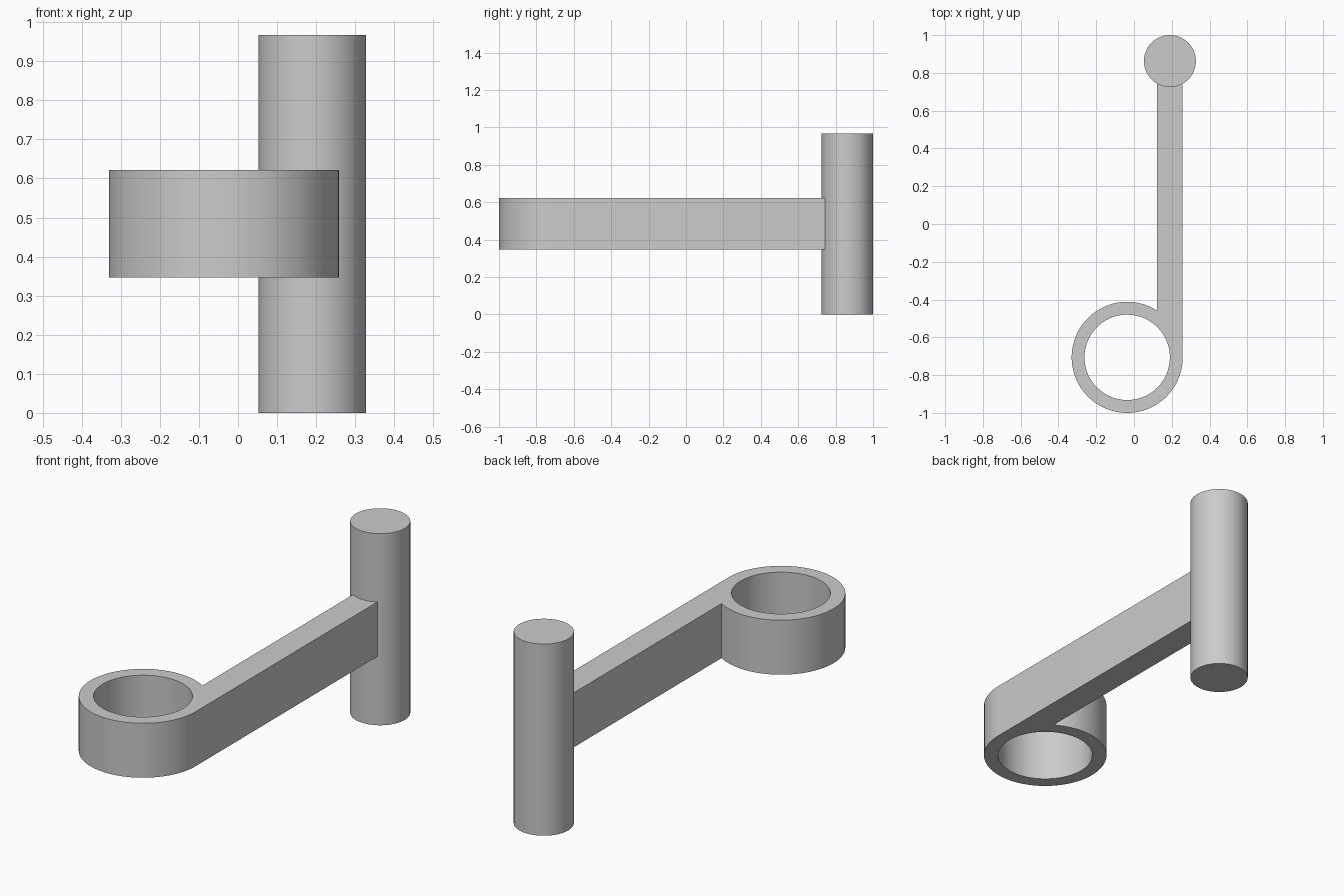
import bpy, bmesh
from math import cos, sin, acos, tau, radians

cube = bpy.data.objects.get("Cube")
if cube:
    bpy.data.objects.remove(cube)

grey = bpy.data.materials.new("plain_grey")
grey.use_nodes = True
colour = (0.6, 0.6, 0.6, 1)
grey.diffuse_color = colour
grey.node_tree.nodes["Principled BSDF"].inputs["Base Color"].default_value = colour

RING = (-0.036, -0.706)
OUTER, INNER = 0.294, 0.226
POST = (0.19, 0.8625)
POST_RADIUS, POST_HEIGHT = 0.1375, 0.967
ARM_WIDTH, ARM_END = 0.137, 0.8
BOTTOM, TOP = 0.347, 0.622
SEGMENTS = 96


def arc(centre, radius, start, end, steps):
    """Points along a circular arc, both ends included."""
    angles = [start + (end - start) * i / steps for i in range(steps + 1)]
    return [(centre[0] + radius * cos(a), centre[1] + radius * sin(a)) for a in angles]


def extruded(name, outlines, low, high):
    """Fill closed outlines (inner ones become holes) and extrude upward."""
    bm = bmesh.new()
    for points in outlines:
        verts = [bm.verts.new((x, y, low)) for x, y in points]
        for a, b in zip(verts, verts[1:] + verts[:1]):
            bm.edges.new((a, b))
    bmesh.ops.triangle_fill(bm, edges=bm.edges[:], use_beauty=True)
    result = bmesh.ops.extrude_face_region(bm, geom=bm.faces[:], use_keep_orig=True)
    moved = [g for g in result["geom"] if isinstance(g, bmesh.types.BMVert)]
    bmesh.ops.translate(bm, verts=moved, vec=(0, 0, high - low))
    bmesh.ops.recalc_face_normals(bm, faces=bm.faces[:])
    bmesh.ops.dissolve_limit(bm, angle_limit=radians(0.5), verts=[],
                             edges=[e for e in bm.edges if len(e.link_faces) == 2
                                    and all(abs(f.normal.z) > 0.9 for f in e.link_faces)])
    mesh = bpy.data.meshes.new(name)
    bm.to_mesh(mesh)
    bm.free()
    mesh.materials.append(grey)
    obj = bpy.data.objects.new(name, mesh)
    bpy.context.collection.objects.link(obj)
    bpy.ops.object.select_all(action="DESELECT")
    obj.select_set(True)
    bpy.context.view_layer.objects.active = obj
    bpy.ops.object.shade_smooth_by_angle(angle=radians(30))
    return obj


# Ring with a straight arm running off its left side, tangent to the rim
arm_outer = RING[0] + OUTER
arm_inner = arm_outer - ARM_WIDTH
junction = acos((arm_inner - RING[0]) / OUTER)
outline = arc(RING, OUTER, junction, tau, SEGMENTS)
outline += [(arm_outer, ARM_END), (arm_inner, ARM_END)]
hole = arc(RING, INNER, 0, tau, SEGMENTS)[:-1]
extruded("ring_and_arm", [outline, hole], BOTTOM, TOP)

# Upright round post at the far end of the arm
extruded("post", [arc(POST, POST_RADIUS, 0, tau, SEGMENTS)[:-1]], 0, POST_HEIGHT)
